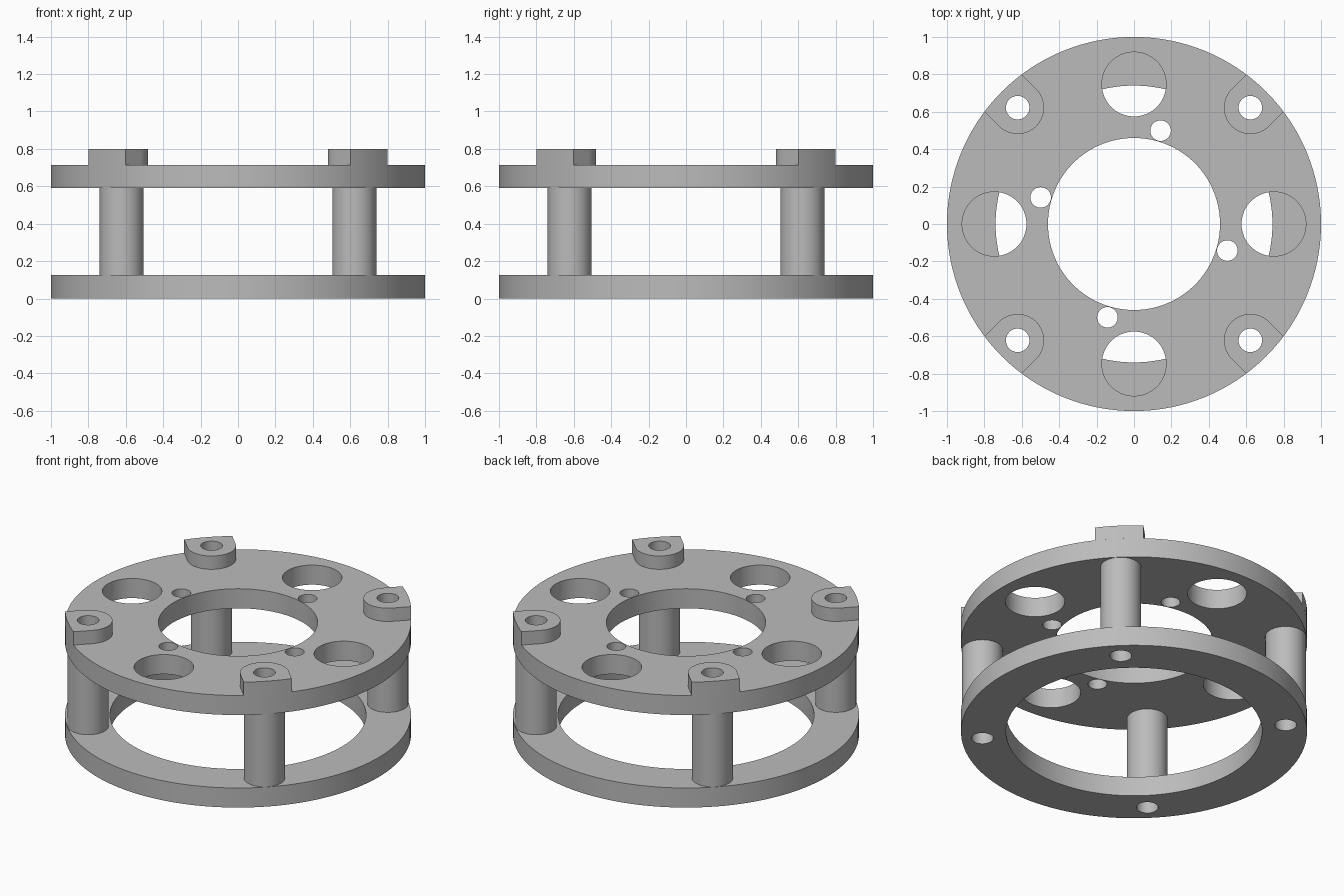
import bpy
import bmesh
from math import sin, cos, pi, hypot, asin, radians
from mathutils import Vector, Matrix

cube = bpy.data.objects.get("Cube")
if cube:
    bpy.data.objects.remove(cube, do_unlink=True)

grey = bpy.data.materials.new("plain_grey")
grey.use_nodes = True
colour = (0.5, 0.5, 0.5, 1)
grey.diffuse_color = colour
grey.node_tree.nodes["Principled BSDF"].inputs["Base Color"].default_value = colour

BOLT = 0.622          # x and y offset of each post
BOLT_R = 0.063
QUARTERS = [i * pi / 2 for i in range(4)]


def circle(r, x=0, y=0, n=64):
    return [(x + r * cos(2 * pi * i / n), y + r * sin(2 * pi * i / n)) for i in range(n)]


def turned(loop, angle):
    turn = Matrix.Rotation(angle, 2)
    return [tuple(turn @ Vector(p)) for p in loop]


def around(loop):
    return [turned(loop, a) for a in QUARTERS]


def extrude(name, loops, z0, z1):
    """Fill outline loops (inner ones become holes) and extrude from z0 to z1."""
    curve = bpy.data.curves.new(name + "_outline", "CURVE")
    curve.dimensions = "2D"
    curve.fill_mode = "BOTH"
    curve.extrude = (z1 - z0) / 2
    for loop in loops:
        spline = curve.splines.new("POLY")
        spline.points.add(len(loop) - 1)
        for point, (x, y) in zip(spline.points, loop):
            point.co = (x, y, 0, 1)
        spline.use_cyclic_u = True
    helper = bpy.data.objects.new(name + "_outline", curve)
    mesh = bpy.data.meshes.new_from_object(helper)
    bpy.data.objects.remove(helper)
    bpy.data.curves.remove(curve)

    bm = bmesh.new()
    bm.from_mesh(mesh)
    bmesh.ops.remove_doubles(bm, verts=bm.verts, dist=1e-5)
    bmesh.ops.recalc_face_normals(bm, faces=bm.faces)
    bmesh.ops.translate(bm, verts=bm.verts, vec=(0, 0, (z0 + z1) / 2))
    bm.to_mesh(mesh)
    bm.free()
    mesh.name = name
    mesh.materials.clear()
    mesh.materials.append(grey)

    obj = bpy.data.objects.new(name, mesh)
    bpy.context.collection.objects.link(obj)
    bpy.ops.object.select_all(action="DESELECT")
    obj.select_set(True)
    bpy.context.view_layer.objects.active = obj
    bpy.ops.object.shade_smooth_by_angle(angle=radians(30))
    return obj


bolt_hole = circle(BOLT_R, BOLT, BOLT, 40)

# Base ring
extrude("base_ring", [circle(1, n=128), circle(0.74, n=128)] + around(bolt_hole), 0, 0.125)

# Top plate with centre opening, large windows and small pin holes
extrude("top_plate",
        [circle(1, n=128), circle(0.46, n=128)] + around(bolt_hole)
        + around(circle(0.172, 0, 0.747)) + around(circle(0.055, 0.142, 0.499, 32)),
        0.59, 0.715)

# Lug outline along +x: round inside, straight sides, outer edge on the rim
LUG_R = 0.141
reach = hypot(BOLT, BOLT)
half = asin(LUG_R)
lug = [(reach + LUG_R * cos(a), LUG_R * sin(a))
       for a in (pi / 2 + pi * i / 32 for i in range(33))]
lug += [(cos(a), sin(a)) for a in (half * (i / 4 - 1) for i in range(9))]

# Hollow posts and mounting lugs
for angle, corner in zip(QUARTERS, ("back_left", "back_right", "front_right", "front_left")):
    hole = turned(bolt_hole, angle)
    extrude("post_" + corner, [turned(circle(0.118, BOLT, BOLT), angle), hole], 0.125, 0.59)
    extrude("lug_" + corner, [turned(lug, angle + pi / 4), hole], 0.715, 0.8)
